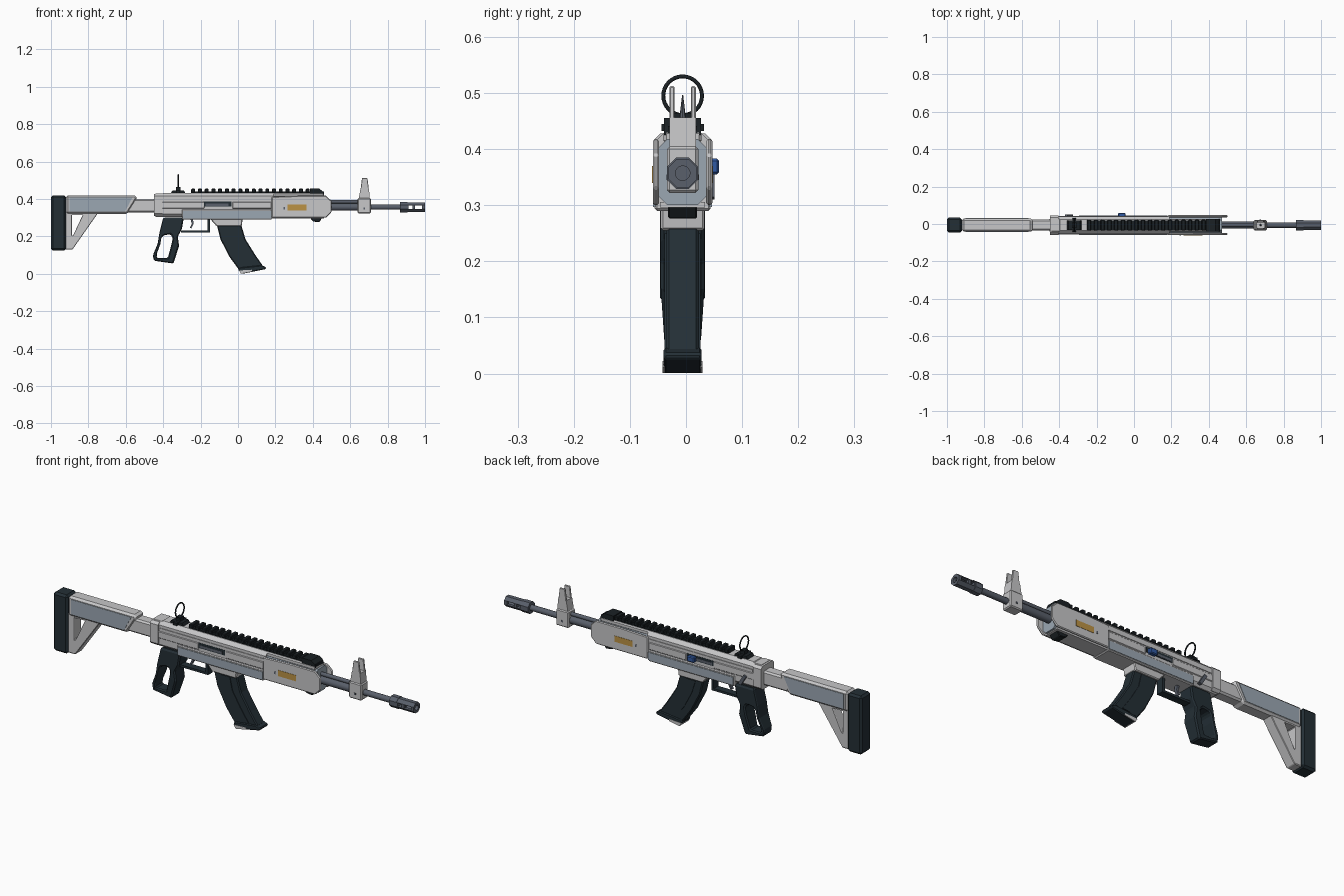
import bpy, bmesh, math
from mathutils import Matrix

if "Cube" in bpy.data.objects:
    bpy.data.objects.remove(bpy.data.objects["Cube"])

YC = -0.006  # centre plane of the body


def material(name, r, g, b):
    m = bpy.data.materials.new(name)
    m.use_nodes = True
    m.diffuse_color = (r, g, b, 1)
    m.node_tree.nodes["Principled BSDF"].inputs["Base Color"].default_value = (r, g, b, 1)
    return m


LIGHT = material("light grey", 0.57, 0.57, 0.58)
PANEL = material("blue grey", 0.33, 0.39, 0.45)
DARK = material("dark slate", 0.017, 0.028, 0.036)
BLACK = material("near black", 0.011, 0.015, 0.018)
STEEL = material("gun steel", 0.10, 0.115, 0.145)
GOLD = material("amber", 0.50, 0.29, 0.06)
BLUE = material("blue", 0.03, 0.10, 0.36)


def finish(name, bm, mat, bevel=0):
    bmesh.ops.recalc_face_normals(bm, faces=bm.faces)
    mesh = bpy.data.meshes.new(name)
    bm.to_mesh(mesh)
    bm.free()
    mesh.materials.append(mat)
    ob = bpy.data.objects.new(name, mesh)
    bpy.context.collection.objects.link(ob)
    if bevel:
        mod = ob.modifiers.new("bevel", "BEVEL")
        mod.width, mod.segments, mod.limit_method = bevel, 1, "ANGLE"
    return ob


def extrude(name, pts, lo, hi, mat, axis="y", hole=None, bevel=0):
    """Extrude an outline, with an optional hole of equal point count."""
    bm = bmesh.new()
    place = (lambda p, d: (p[0], d, p[1])) if axis == "y" else (lambda p, d: (d, p[0], p[1]))
    rings = [[[bm.verts.new(place(p, d)) for p in loop] for d in (lo, hi)]
             for loop in (pts, hole) if loop]
    n = len(pts)

    def bridge(a, b):
        for i in range(n):
            j = (i + 1) % n
            bm.faces.new((a[i], a[j], b[j], b[i]))

    for near, far in rings:
        bridge(near, far)
    for side in (0, 1):
        if hole:
            bridge(rings[0][side], rings[1][side])
        else:
            bm.faces.new(rings[0][side])
    return finish(name, bm, mat, bevel)


def profile(name, pts, half, mat, **kw):
    return extrude(name, pts, YC - half, YC + half, mat, **kw)


def rect(x0, x1, z0, z1):
    return [(x0, z0), (x1, z0), (x1, z1), (x0, z1)]


def box(name, x0, x1, z0, z1, half, mat, bevel=0):
    return profile(name, rect(x0, x1, z0, z1), half, mat, bevel=bevel)


def section(name, x0, x1, half, z0, z1, c, mat):
    """Eight-sided body running along x."""
    a, b = YC - half, YC + half
    pts = [(a + c, z0), (b - c, z0), (b, z0 + c), (b, z1 - c),
           (b - c, z1), (a + c, z1), (a, z1 - c), (a, z0 + c)]
    return extrude(name, pts, x0, x1, mat, axis="x")


def side_plates(name, pts, inner, outer, mat, bevel=0):
    for word, s in (("right", -1), ("left", 1)):
        extrude(word + "_" + name, pts, YC + s * inner, YC + s * outer, mat, bevel=bevel)


def rod(name, x0, x1, r, z, mat, sides=16, r2=None, matrix=None):
    bm = bmesh.new()
    place = matrix or (Matrix.Translation(((x0 + x1) / 2, YC, z)) @ Matrix.Rotation(math.pi / 2, 4, "Y")
                       @ Matrix.Rotation(math.pi / sides, 4, "Z"))
    bmesh.ops.create_cone(bm, cap_ends=True, segments=sides, radius1=r,
                          radius2=r if r2 is None else r2, depth=x1 - x0, matrix=place)
    ob = finish(name, bm, mat)
    if sides > 8:
        bpy.context.view_layer.objects.active = ob
        ob.select_set(True)
        bpy.ops.object.shade_smooth_by_angle(angle=math.radians(35))
        ob.select_set(False)
    return ob


# Stock
box("butt_pad", -1, -0.92, 0.125, 0.42, 0.04, DARK, bevel=0.01)
profile("stock_body", [(-0.92, 0.32), (-0.59, 0.32), (-0.54, 0.4), (-0.545, 0.42), (-0.92, 0.42)],
        0.035, LIGHT, bevel=0.01)
side_plates("stock_panel", [(-0.9, 0.332), (-0.605, 0.332), (-0.565, 0.407), (-0.9, 0.407)],
            0.03, 0.037, PANEL)
profile("stock_brace", [(-0.925, 0.33), (-0.745, 0.33), (-0.885, 0.13), (-0.925, 0.13)], 0.027, LIGHT,
        hole=[(-0.888, 0.315), (-0.83, 0.315), (-0.882, 0.205), (-0.888, 0.205)], bevel=0.004)
section("stock_tube", -0.6, -0.44, 0.03, 0.328, 0.4, 0.008, LIGHT)

# Receiver
section("receiver", -0.44, 0.19, 0.046, 0.305, 0.43, 0.014, LIGHT)
section("receiver_rear_collar", -0.45, -0.405, 0.052, 0.31, 0.428, 0.012, LIGHT)
box("top_cover", -0.4, 0.46, 0.41, 0.433, 0.034, LIGHT, bevel=0.005)
box("lower_receiver", -0.3, 0.18, 0.29, 0.345, 0.05, LIGHT, bevel=0.004)
side_plates("lower_receiver_panel", rect(-0.295, 0.178, 0.297, 0.336), 0.047, 0.0525, PANEL)
side_plates("upper_rib", rect(-0.4, 0.18, 0.39, 0.402), 0.04, 0.049, LIGHT)
side_plates("rear_side_step", rect(-0.41, -0.18, 0.35, 0.385), 0.04, 0.049, LIGHT, bevel=0.003)
side_plates("ejection_port", rect(-0.185, -0.035, 0.36, 0.386), 0.04, 0.0475, DARK)
side_plates("bolt", rect(-0.175, -0.05, 0.364, 0.376), 0.042, 0.049, STEEL)
side_plates("front_side_step", rect(-0.03, 0.18, 0.348, 0.385), 0.04, 0.049, LIGHT, bevel=0.003)
extrude("bolt_button", rect(-0.085, -0.045, 0.355, 0.383), 0.035, 0.059, BLUE, bevel=0.004)
extrude("selector_lever", [(-0.37, 0.36), (-0.355, 0.365), (-0.325, 0.315), (-0.34, 0.31)],
        0.035, 0.051, STEEL)

# Handguard
section("handguard_core", 0.18, 0.47, 0.047, 0.3, 0.418, 0.02, PANEL)
side_plates("handguard_shell", [(0.18, 0.3), (0.47, 0.3), (0.5, 0.33), (0.5, 0.39), (0.47, 0.418),
                                (0.33, 0.418), (0.18, 0.412)], 0.042, 0.053, LIGHT, bevel=0.004)
box("handguard_floor", 0.18, 0.46, 0.296, 0.306, 0.04, LIGHT)
side_plates("amber_inlay", rect(0.265, 0.365, 0.34, 0.37), 0.05, 0.0545, GOLD)
side_plates("inlay_pin", rect(0.242, 0.25, 0.345, 0.357), 0.05, 0.0545, STEEL)
profile("sling_mount", [(0.385, 0.3), (0.45, 0.3), (0.435, 0.276), (0.4, 0.28)], 0.026, BLACK, bevel=0.003)

# Top rail
box("rail_base", -0.25, 0.46, 0.425, 0.44, 0.026, BLACK)
for i in range(18):
    x = -0.25 + i * 0.036
    box("rail_tooth_%02d" % (i + 1), x, x + 0.021, 0.435, 0.455, 0.029, BLACK, bevel=0.003)
profile("rail_end_block", [(0.385, 0.425), (0.46, 0.425), (0.455, 0.44), (0.435, 0.455), (0.385, 0.455)],
        0.033, BLACK)

# Rear ring sight
profile("rear_sight_base", [(-0.36, 0.43), (-0.28, 0.43), (-0.29, 0.446), (-0.35, 0.446)], 0.026, BLACK)
box("rear_sight_foot", -0.332, -0.308, 0.44, 0.464, 0.015, BLACK)
box("rear_sight_cross_bar", -0.33, -0.31, 0.432, 0.445, 0.038, BLACK)
bpy.ops.mesh.primitive_torus_add(location=(-0.32, YC, 0.495), rotation=(0, math.pi / 2, 0),
                                 major_radius=0.0345, minor_radius=0.0035,
                                 major_segments=32, minor_segments=8)
ring = bpy.context.object
ring.name = "rear_sight_ring"
ring.data.materials.append(BLACK)
bpy.ops.object.shade_smooth()
ring.select_set(False)

# Barrel and muzzle
rod("barrel_rear", 0.45, 0.65, 0.0195, 0.357, STEEL)
rod("barrel_front", 0.64, 0.88, 0.0145, 0.357, STEEL)
rod("gas_tube", 0.45, 0.65, 0.01, 0.386, STEEL, sides=12)
rod("muzzle_collar", 0.865, 0.906, 0.03, 0.357, STEEL, sides=8)
muzzle = rod("muzzle_brake", 0.9, 1.0, 0.0275, 0.357, STEEL, sides=8)
cuts = [box("slot_cutter", 0.911, 0.932, 0.348, 0.366, 0.1, STEEL),
        box("slot_cutter", 0.946, 0.985, 0.348, 0.366, 0.1, STEEL),
        rod("bore_cutter", 0.94, 1.05, 0.013, 0.357, STEEL)]
bpy.context.view_layer.objects.active = muzzle
for cutter in cuts:
    cutter.hide_render = True
    mod = muzzle.modifiers.new("cut", "BOOLEAN")
    mod.operation, mod.object = "DIFFERENCE", cutter
    bpy.ops.object.modifier_apply(modifier=mod.name)
    bpy.data.objects.remove(cutter)

# Front sight
box("front_sight_block", 0.64, 0.71, 0.322, 0.405, 0.028, LIGHT, bevel=0.005)
profile("front_sight_base", [(0.645, 0.4), (0.705, 0.4), (0.7, 0.456), (0.655, 0.456)], 0.0235, LIGHT)
side_plates("front_sight_wing", [(0.655, 0.45), (0.7, 0.45), (0.692, 0.512), (0.663, 0.512)],
            0.0145, 0.0235, LIGHT, bevel=0.002)
rod("front_sight_post", 0, 0.042, 0.006, 0, STEEL, sides=8, r2=0.001,
    matrix=Matrix.Translation((0.677, YC, 0.475)))
side_plates("front_sight_pin", rect(0.67, 0.68, 0.345, 0.355), 0.02, 0.029, STEEL)

# Magazine
profile("magazine_well", [(-0.15, 0.295), (0.025, 0.295), (0.02, 0.255), (-0.115, 0.255)], 0.039, LIGHT, bevel=0.004)
profile("magazine", [(-0.115, 0.27), (-0.094, 0.185), (-0.045, 0.09), (0.005, 0.022), (0.135, 0.04),
                     (0.093, 0.1), (0.04, 0.185), (0.015, 0.27)], 0.029, DARK, bevel=0.005)
side_plates("magazine_rib", [(-0.07, 0.25), (-0.05, 0.185), (-0.005, 0.1), (0.045, 0.04),
                             (0.085, 0.045), (0.04, 0.11), (-0.005, 0.185), (-0.02, 0.25)],
            0.026, 0.032, DARK)
profile("magazine_base", [(0.0, 0.022), (0.02, 0.0), (0.148, 0.025), (0.15, 0.036), (0.125, 0.046), (0.012, 0.034)],
        0.034, DARK, bevel=0.004)
profile("magazine_base_clip", [(0.005, 0.018), (0.016, 0.001), (0.075, 0.012), (0.075, 0.022)], 0.0355, LIGHT)

# Grip, thinner toward the foot
grip = profile("grip", [(-0.4, 0.3), (-0.29, 0.3), (-0.3, 0.24), (-0.322, 0.2), (-0.315, 0.15), (-0.345, 0.055),
                        (-0.45, 0.07), (-0.455, 0.1), (-0.43, 0.16), (-0.42, 0.22)], 0.039, DARK,
               hole=[(-0.4, 0.205), (-0.365, 0.212), (-0.352, 0.2), (-0.35, 0.185), (-0.355, 0.16),
                     (-0.375, 0.085), (-0.435, 0.085), (-0.433, 0.11), (-0.415, 0.16), (-0.41, 0.19)],
               bevel=0.006)
for v in grip.data.vertices:
    if v.co.z < 0.13:
        v.co.y = YC + (v.co.y - YC) * 0.84

# Trigger group
profile("trigger_guard", [(-0.305, 0.22), (-0.15, 0.22), (-0.15, 0.295), (-0.163, 0.295), (-0.163, 0.231),
                          (-0.305, 0.231)], 0.018, DARK)
profile("trigger", [(-0.255, 0.295), (-0.24, 0.295), (-0.238, 0.265), (-0.25, 0.243), (-0.257, 0.247),
                    (-0.247, 0.268)], 0.008, STEEL)
